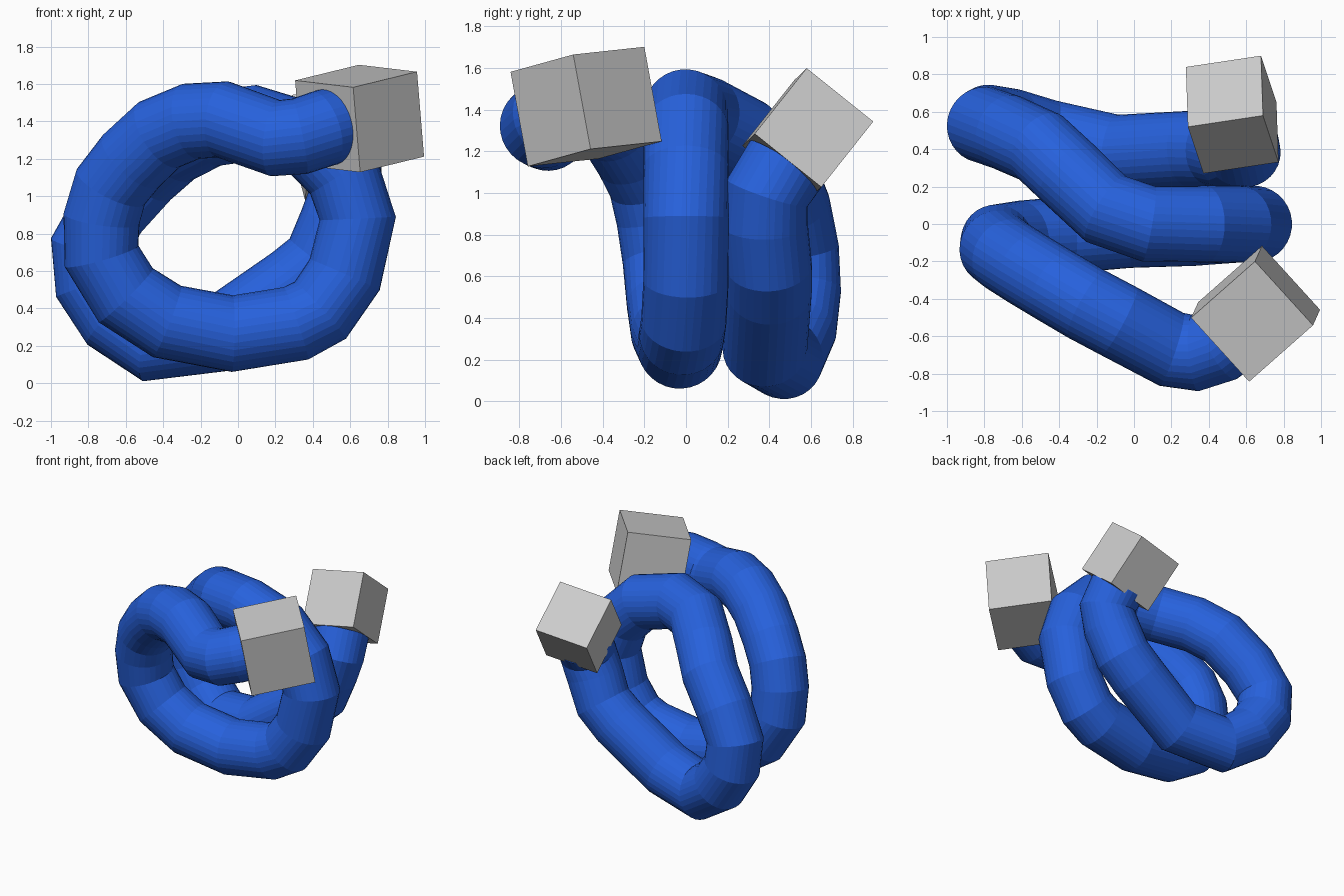
import bpy
import bmesh
from mathutils import Vector

if "Cube" in bpy.data.objects:
    bpy.data.objects.remove(bpy.data.objects["Cube"])

blue = bpy.data.materials.new("blue")
blue.diffuse_color = (0.02, 0.12, 0.72, 1)
blue.use_nodes = True
blue.node_tree.nodes["Principled BSDF"].inputs["Base Color"].default_value = blue.diffuse_color

# Centre line of the coiled tube, from the front block to the back block
path = [
    (.55, -.57, 1.39), (.45, -.65, 1.36), (.33, -.69, 1.32), (.2, -.67, 1.31),
    (-.08, -.52, 1.41), (-.25, -.43, 1.40), (-.42, -.33, 1.33), (-.57, -.24, 1.19),
    (-.68, -.17, 1.05), (-.73, -.13, .88), (-.73, -.10, .68), (-.60, -.08, .47),
    (-.38, -.06, .33), (-.03, -.03, .265), (.31, -.02, .32), (.44, -.01, .39),
    (.57, 0, .58), (.64, 0, .88), (.56, 0, 1.12), (.38, 0, 1.30),
    (.08, 0, 1.39), (-.15, .08, 1.36), (-.35, .27, 1.26), (-.5, .41, 1.13),
    (-.68, .49, .93), (-.80, .53, .73), (-.78, .54, .53), (-.66, .52, .35),
    (-.46, .46, .21), (-.10, .38, .26), (.30, .40, .53), (.44, .40, .65),
    (.53, .38, .85), (.58, .39, 1.0), (.56, .48, 1.14),
]
RADIUS, SIDES = 0.205, 32


def tube(name, pts, mat):
    """Closed round tube along a polyline, with a frame carried from ring to ring."""
    import math
    pts = [Vector(p) for p in pts]
    bm = bmesh.new()
    rings, side = [], Vector((0, 0, 1))
    for i, p in enumerate(pts):
        before = (p - pts[i - 1]).normalized() if i else Vector()
        after = (pts[i + 1] - p).normalized() if i < len(pts) - 1 else Vector()
        t = (before + after).normalized()
        side = (side - t * side.dot(t)).normalized()
        up = t.cross(side)
        angles = [2 * math.pi * k / SIDES for k in range(SIDES)]
        rings.append([bm.verts.new(p + RADIUS * (side * math.cos(a) + up * math.sin(a)))
                      for a in angles])
    for r, s in zip(rings, rings[1:]):
        for k in range(SIDES):
            n = (k + 1) % SIDES
            bm.faces.new((r[k], r[n], s[n], s[k]))
    bm.faces.new(rings[0][::-1])
    bm.faces.new(rings[-1])
    bmesh.ops.recalc_face_normals(bm, faces=bm.faces)
    me = bpy.data.meshes.new(name)
    bm.to_mesh(me)
    bm.free()
    me.materials.append(mat)
    obj = bpy.data.objects.new(name, me)
    bpy.context.collection.objects.link(obj)


def block(name, centre, size, x_dir, y_dir):
    """Cube turned so its x and y edges follow the given directions."""
    x = Vector(x_dir).normalized()
    y = Vector(y_dir)
    y = (y - x * y.dot(x)).normalized()
    z = x.cross(y)
    bpy.ops.mesh.primitive_cube_add(size=size, location=centre)
    obj = bpy.context.object
    obj.name = name
    obj.rotation_mode = 'QUATERNION'
    from mathutils import Matrix
    obj.rotation_quaternion = Matrix((x, y, z)).transposed().to_quaternion()


tube("coiled_tube", path, blue)

# End blocks
block("front_block", (.65, -.48, 1.415), .463, (.34, .30, .083), (.31, -.342, -.037))
block("back_block", (.525, .585, 1.285), .41, (.40, .06, .058), (.01, -.32, .256))
